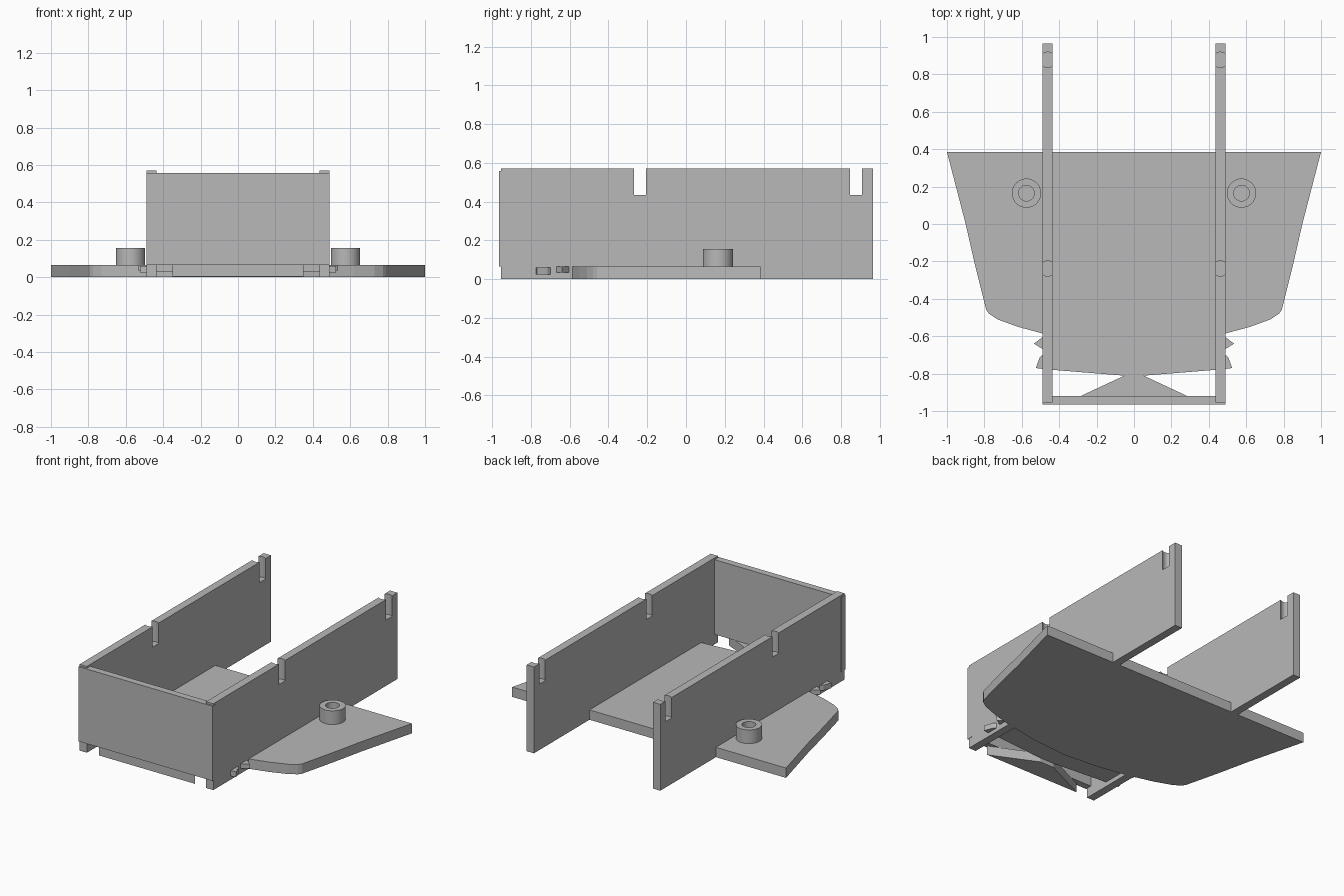
import bpy, bmesh, math
from mathutils import Matrix, Vector

old = bpy.data.objects.get("Cube")
if old:
    bpy.data.objects.remove(old, do_unlink=True)

grey = bpy.data.materials.new("plain_grey")
colour = (0.48, 0.48, 0.48, 1)
grey.diffuse_color = colour
grey.use_nodes = True
grey.node_tree.nodes["Principled BSDF"].inputs["Base Color"].default_value = colour


def finish(name, bm):
    bmesh.ops.recalc_face_normals(bm, faces=bm.faces)
    mesh = bpy.data.meshes.new(name)
    bm.to_mesh(mesh)
    bm.free()
    mesh.materials.append(grey)
    obj = bpy.data.objects.new(name, mesh)
    bpy.context.collection.objects.link(obj)
    return obj


def box(name, x, y, z):
    bm = bmesh.new()
    size = [b - a for a, b in (x, y, z)]
    mid = [(a + b) / 2 for a, b in (x, y, z)]
    bmesh.ops.create_cube(bm, size=1, matrix=Matrix.Translation(mid) @ Matrix.Diagonal((*size, 1)))
    return finish(name, bm)


def slab(name, outline, low, high):
    bm = bmesh.new()
    base = bm.faces.new([bm.verts.new((x, y, low)) for x, y in outline])
    ext = bmesh.ops.extrude_face_region(bm, geom=[base])
    verts = [v for v in ext["geom"] if isinstance(v, bmesh.types.BMVert)]
    bmesh.ops.translate(bm, verts=verts, vec=(0, 0, high - low))
    return finish(name, bm)


def mirrored(half):
    return half + [(-x, y) for x, y in reversed(half) if x > 0]


def cut(obj, cutter):
    mod = obj.modifiers.new("notch", "BOOLEAN")
    mod.operation = "DIFFERENCE"
    mod.solver = "EXACT"
    mod.object = cutter
    cutter.hide_render = True
    bpy.context.view_layer.objects.active = obj
    bpy.ops.object.modifier_apply(modifier=mod.name)
    bpy.data.objects.remove(cutter, do_unlink=True)


def boss(name, x, y):
    # Hollow post turned from a rectangular profile with a closed base
    bm = bmesh.new()
    profile = [(0, 0.065), (0.042, 0.065), (0.042, 0.155), (0.078, 0.155), (0.078, 0.06)]
    verts = [bm.verts.new((x + r, y, z)) for r, z in profile]
    edges = [bm.edges.new(pair) for pair in zip(verts, verts[1:])]
    bmesh.ops.spin(bm, geom=verts + edges, cent=(x, y, 0), axis=(0, 0, 1),
                   angle=math.tau, steps=40, use_duplicate=False)
    bmesh.ops.remove_doubles(bm, verts=bm.verts, dist=0.0005)
    obj = finish(name, bm)
    bpy.ops.object.select_all(action="DESELECT")
    obj.select_set(True)
    bpy.context.view_layer.objects.active = obj
    bpy.ops.object.shade_smooth_by_angle(angle=math.radians(30))


# Flared base plate, with a thinner raised tongue and a dovetail lip in front
slab("base_plate", mirrored([
    (1, 0.385), (0.9, 0), (0.85, -0.22), (0.79, -0.46), (0.775, -0.48), (0.73, -0.51),
    (0.62, -0.55), (0.49, -0.585), (0.25, -0.63), (0, -0.65)]), 0, 0.065)
slab("front_tongue", mirrored([(0.47, -0.57), (0.47, -0.777), (0, -0.815)]), 0.03, 0.0648)
slab("front_lip", mirrored([(0.05, -0.81), (0.35, -0.95)]), 0.003, 0.064)

# Front panel
box("front_panel", (-0.49, 0.49), (-0.965, -0.92), (0.065, 0.558))

for side, label in ((1, "left"), (-1, "right")):
    # Side wall with two round-ended notches
    wall = box(label + "_wall", sorted((side * 0.435, side * 0.488)), (-0.955, 0.965), (0, 0.57))
    for y in (-0.238, 0.878):
        bm = bmesh.new()
        bmesh.ops.create_cone(bm, cap_ends=True, segments=32, radius1=0.041, radius2=0.041,
                              depth=0.3, matrix=Matrix.Translation((side * 0.4615, y, 0.585)))
        cut(wall, finish("notch_cutter", bm))

    # Small pointed catches at the foot of the wall
    slab(label + "_rear_catch", [(side * x, y) for x, y in
         ((0.47, -0.59), (0.535, -0.64), (0.47, -0.68))], 0.035, 0.065)
    slab(label + "_front_catch", [(side * x, y) for x, y in
         ((0.47, -0.68), (0.505, -0.715), (0.525, -0.77), (0.47, -0.777))], 0.025, 0.06)

    boss(label + "_boss", side * 0.575, 0.165)
